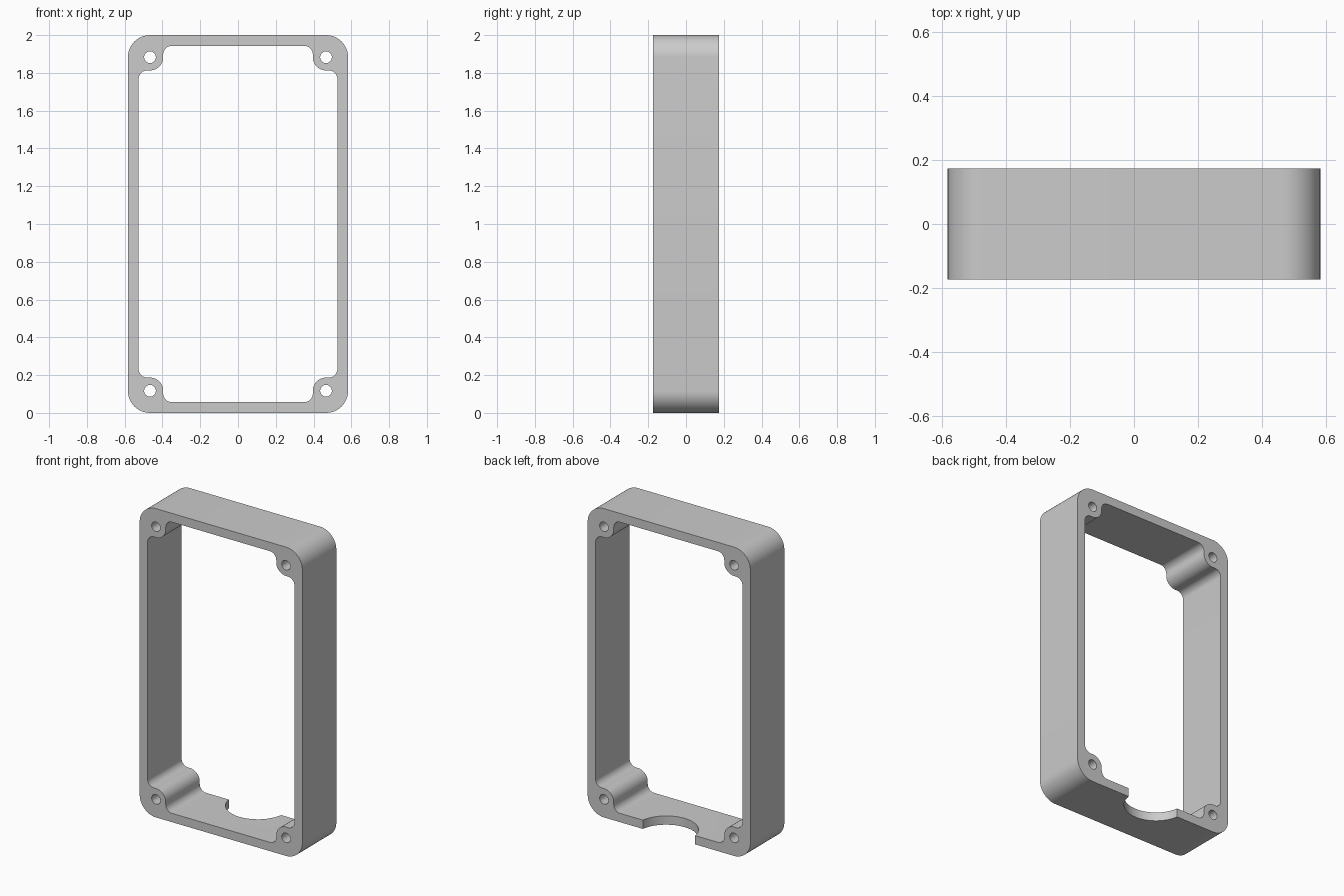
import bpy, bmesh
from math import cos, sin, pi

if "Cube" in bpy.data.objects:
    bpy.data.objects.remove(bpy.data.objects["Cube"])

HALF_W, HEIGHT, HALF_D = 0.583, 2.0, 0.174
WALL = 0.057                      # wall thickness
R = 0.117                         # outer corner radius, screw hole centre inset
BOSS_R, HOLE_R, FILLET = 0.07, 0.031, 0.045
SEG = 12


def arc(cx, cz, r, a0, a1, n=SEG):
    """Points of an arc between two angles in degrees."""
    return [(cx + r * cos((a0 + (a1 - a0) * i / n) * pi / 180),
             cz + r * sin((a0 + (a1 - a0) * i / n) * pi / 180)) for i in range(n + 1)]


def four_corners(quarter):
    """Mirror a right-top quarter outline (listed counter-clockwise) into a closed loop."""
    right_top = quarter
    left_top = [(-x, z) for x, z in reversed(quarter)]
    left_bottom = [(-x, -z) for x, z in quarter]
    right_bottom = [(x, -z) for x, z in reversed(quarter)]
    return right_top + left_top + left_bottom + right_bottom


half_h = HEIGHT / 2
hx, hz = HALF_W - R, half_h - R            # screw hole centre
ix, iz = HALF_W - WALL, half_h - WALL      # inner wall faces

# Outer rounded rectangle, inner opening with screw bosses, screw holes
outer = four_corners(arc(hx, hz, R, 0, 90))
inner = four_corners(
    arc(ix - FILLET, hz - BOSS_R - FILLET, FILLET, 0, 90)
    + arc(hx, hz, BOSS_R, 270, 180)
    + arc(hx - BOSS_R - FILLET, iz - FILLET, FILLET, 0, 90))
holes = [arc(sx * hx, sz * hz, HOLE_R, 0, 345, 23) for sx in (-1, 1) for sz in (-1, 1)]

# Frame: fill the profile and extrude it through the depth
bm = bmesh.new()
edges = []
for loop in [outer, inner] + holes:
    vs = [bm.verts.new((x, -HALF_D, z + half_h)) for x, z in loop]
    edges += [bm.edges.new((vs[i - 1], vs[i])) for i in range(len(vs))]
bmesh.ops.triangle_fill(bm, edges=edges, use_beauty=True, normal=(0, -1, 0))
ext = bmesh.ops.extrude_face_region(bm, geom=bm.faces[:], use_keep_orig=True)
moved = [v for v in ext["geom"] if isinstance(v, bmesh.types.BMVert)]
bmesh.ops.translate(bm, verts=moved, vec=(0, 2 * HALF_D, 0))
bmesh.ops.recalc_face_normals(bm, faces=bm.faces[:])
mesh = bpy.data.meshes.new("frame")
bm.to_mesh(mesh)
bm.free()
frame = bpy.data.objects.new("frame", mesh)
bpy.context.collection.objects.link(frame)

# Round cable notch in the back of the bottom wall
bpy.ops.mesh.primitive_cylinder_add(vertices=64, radius=0.19, depth=0.3,
                                    location=(0, 0.203, 0.03))
cutter = bpy.context.object
cutter.name = "notch_cutter"
cut = frame.modifiers.new("notch", "BOOLEAN")
cut.operation, cut.object, cut.solver = "DIFFERENCE", cutter, "EXACT"
bpy.ops.object.select_all(action="DESELECT")
frame.select_set(True)
bpy.context.view_layer.objects.active = frame
bpy.ops.object.modifier_apply(modifier="notch")
bpy.data.objects.remove(cutter)

# Plain grey material
grey = bpy.data.materials.new("grey")
grey.diffuse_color = (0.6, 0.6, 0.6, 1)
grey.use_nodes = True
grey.node_tree.nodes["Principled BSDF"].inputs["Base Color"].default_value = grey.diffuse_color
frame.data.materials.clear()
frame.data.materials.append(grey)
bpy.ops.object.shade_smooth_by_angle(angle=pi / 6)
